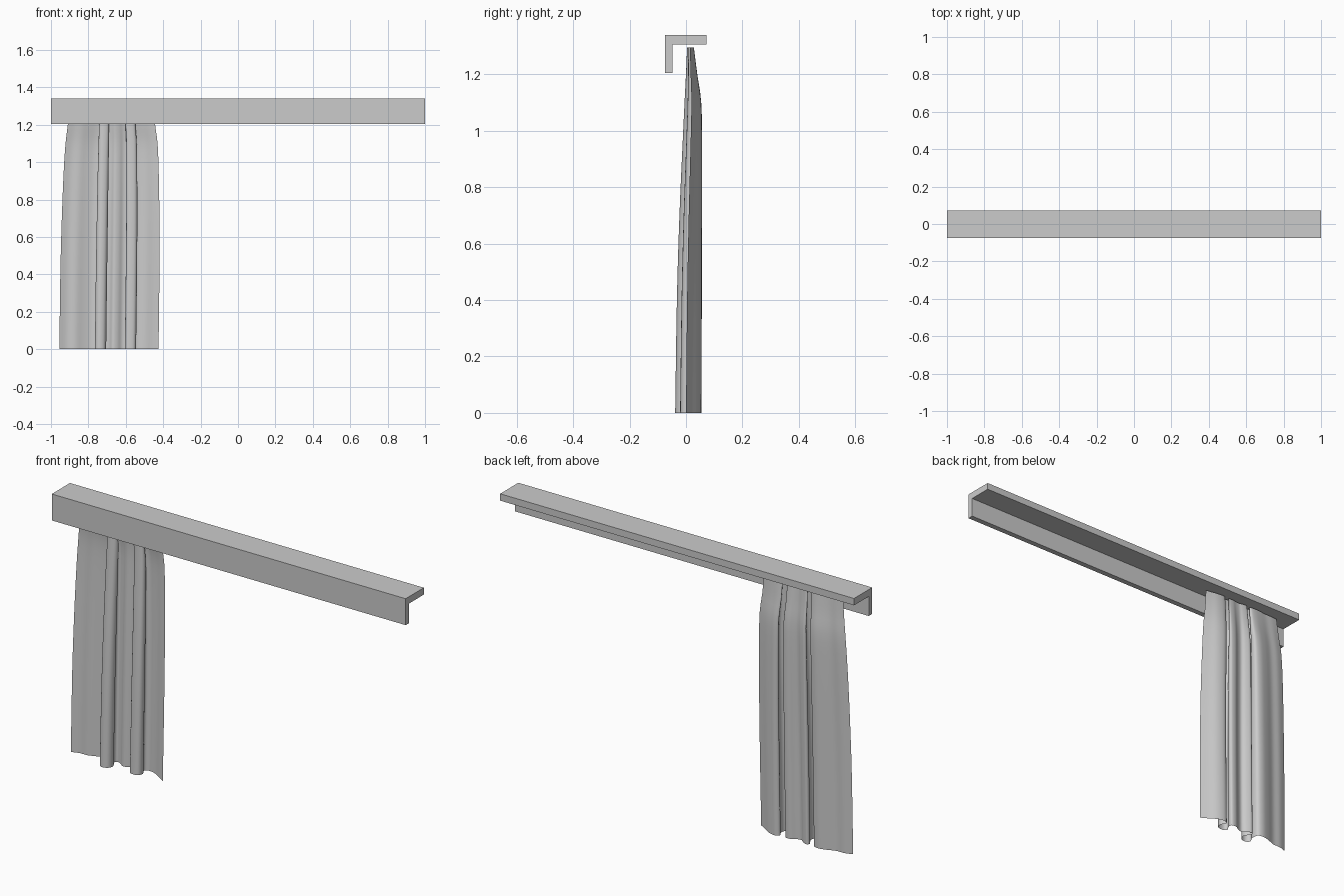
import bpy
import bmesh
from mathutils import Vector

default_cube = bpy.data.objects.get("Cube")
if default_cube:
    bpy.data.objects.remove(default_cube, do_unlink=True)


def make_material(name, color):
    material = bpy.data.materials.new(name)
    material.use_nodes = True
    material.diffuse_color = color
    material.node_tree.nodes["Principled BSDF"].inputs["Base Color"].default_value = color
    return material


def make_object(name, bm, material):
    mesh = bpy.data.meshes.new(name)
    bm.to_mesh(mesh)
    bm.free()
    obj = bpy.data.objects.new(name, mesh)
    bpy.context.collection.objects.link(obj)
    mesh.materials.append(material)
    return obj


def smooth_path(points, steps):
    """Catmull-Rom curve through the points."""
    padded = [points[0]] + points + [points[-1]]
    path = []
    for a, b, c, d in zip(padded, padded[1:], padded[2:], padded[3:]):
        for step in range(steps):
            t = step / steps
            path.append(0.5 * (2 * b + (c - a) * t
                               + (2 * a - 5 * b + 4 * c - d) * t ** 2
                               + (3 * b - a - 3 * c + d) * t ** 3))
    path.append(points[-1])
    return path


def remap(value, old_low, old_high, new_low, new_high):
    return new_low + (value - old_low) / (old_high - old_low) * (new_high - new_low)


grey = make_material("plain grey", (0.6, 0.6, 0.6, 1.0))

# Pelmet: L-shaped profile extruded along x
profile = [(-0.075, 1.205), (-0.047, 1.205), (-0.047, 1.305),
           (0.072, 1.305), (0.072, 1.34), (-0.075, 1.34)]
bm = bmesh.new()
end_face = bm.faces.new([bm.verts.new((-1, y, z)) for y, z in profile])
extruded = bmesh.ops.extrude_face_region(bm, geom=[end_face])
moved = [v for v in extruded["geom"] if isinstance(v, bmesh.types.BMVert)]
bmesh.ops.translate(bm, verts=moved, vec=(2, 0, 0))
bmesh.ops.recalc_face_normals(bm, faces=bm.faces)
make_object("pelmet", bm, grey)

# Curtain hem: folded line seen from above, left edge to right edge
hem = [(-.955, .015), (-.915, .028), (-.87, .03), (-.825, .046), (-.785, .055),
       (-.755, .045), (-.75, .01), (-.765, -.02), (-.745, -.038), (-.715, -.03),
       (-.705, 0), (-.725, .035), (-.715, .05), (-.69, .04), (-.67, .025),
       (-.645, .03), (-.62, .045), (-.592, .043), (-.59, .02), (-.605, -.005),
       (-.59, -.02), (-.555, -.016), (-.545, .01), (-.56, .04), (-.54, .054),
       (-.5, .045), (-.46, .02), (-.425, 0)]
hem_path = smooth_path([Vector(p) for p in hem], 4)

# Curtain rows: height, left and right limits, front and back limits
rows = [(0, -.955, -.425, -.038, .055), (.4, -.95, -.42, -.032, .056),
        (.7, -.942, -.42, -.023, .057), (.95, -.932, -.424, -.012, .057),
        (1.1, -.922, -.43, -.005, .054), (1.2, -.91, -.443, 0, .04),
        (1.295, -.9, -.45, .004, .028)]
row_path = smooth_path([Vector(r) for r in rows], 3)

# Curtain sheet: the hem line repeated upward and gathered towards the top
bm = bmesh.new()
grid = []
for z, left, right, front, back in row_path:
    grid.append([bm.verts.new((remap(p.x, -.955, -.425, left, right),
                               remap(p.y, -.038, .055, front, back), z))
                 for p in hem_path])
for lower, upper in zip(grid, grid[1:]):
    for i in range(len(lower) - 1):
        bm.faces.new((lower[i], lower[i + 1], upper[i + 1], upper[i]))
for face in bm.faces:
    face.smooth = True
make_object("curtain", bm, grey)
